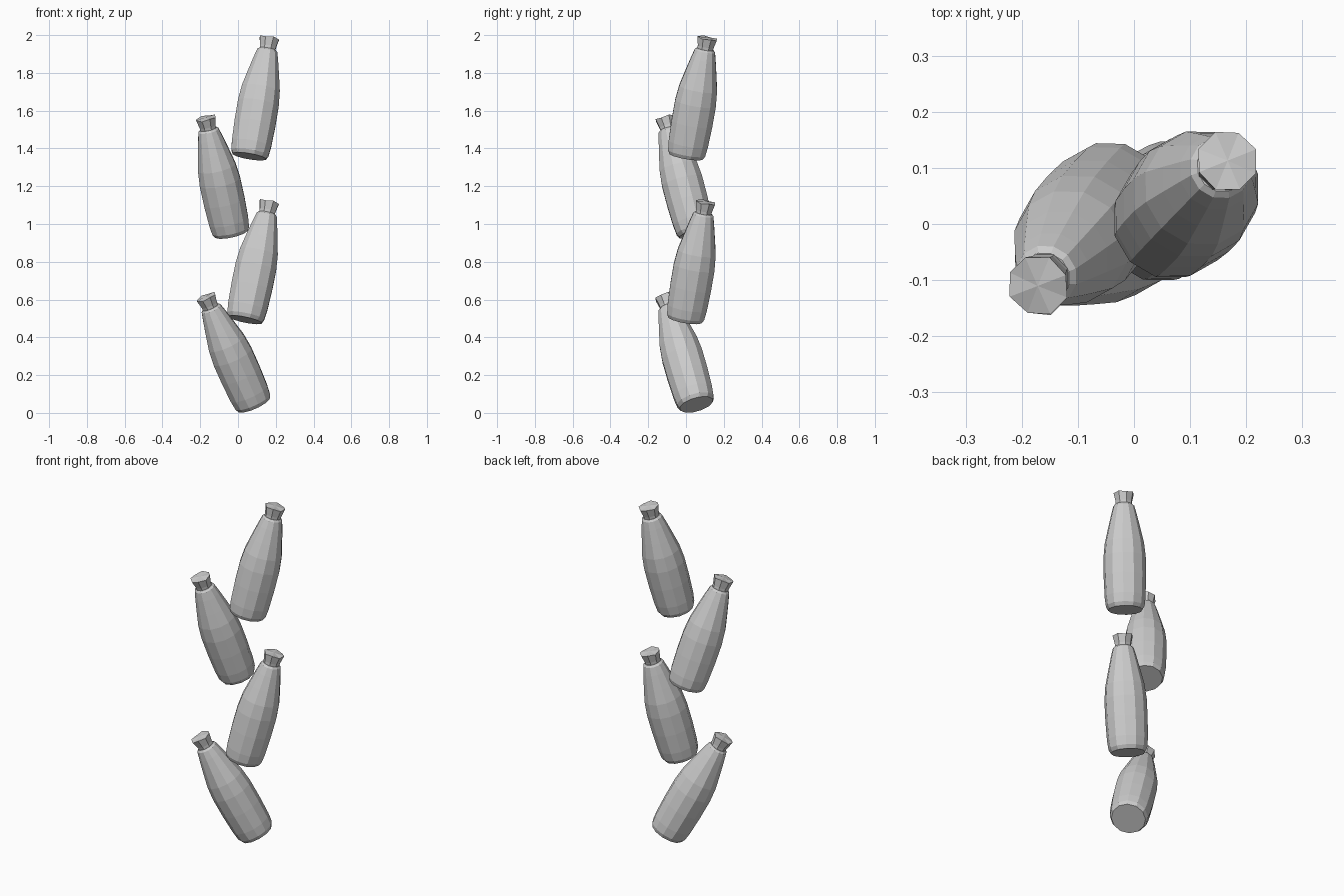
import bpy, bmesh, math
from mathutils import Vector

if "Cube" in bpy.data.objects:
    bpy.data.objects.remove(bpy.data.objects["Cube"])

# (base centre, cap centre) of each bottle, bottom to top
BOTTLES = [
    ((0.085, 0.055, 0.044), (-0.172, -0.112, 0.618)),
    ((0.037, -0.005, 0.493), (0.167, 0.104, 1.122)),
    ((-0.035, 0.052, 0.951), (-0.173, -0.112, 1.570)),
    ((0.060, 0.000, 1.358), (0.167, 0.113, 1.988)),
]
LENGTH = 0.65

# (radius, height) profiles along the bottle axis
BODY = [(0.092, 0.0), (0.103, 0.02), (0.109, 0.07), (0.113, 0.18), (0.113, 0.29),
        (0.105, 0.37), (0.087, 0.45), (0.068, 0.53), (0.056, 0.575), (0.045, 0.585)]
CAP = [(0.044, 0.575), (0.046, 0.60), (0.056, 0.645)]


def lathe(name, profile, sides, base, axis, dome=0.0, wave=0.0):
    """Flat-faced turned solid aligned to the given axis."""
    bm = bmesh.new()
    rings = []
    for i, (r, h) in enumerate(profile):
        ring = []
        for k in range(sides):
            a = 2 * math.pi * (k + 0.5) / sides
            lift = wave * (-1) ** k if i == len(profile) - 1 else 0
            ring.append(bm.verts.new((r * math.cos(a), r * math.sin(a), h + lift)))
        rings.append(ring)
    for low, high in zip(rings, rings[1:]):
        for k in range(sides):
            n = (k + 1) % sides
            bm.faces.new((low[k], low[n], high[n], high[k]))
    # closed bottom and fanned top
    bm.faces.new(rings[0][::-1])
    tip = bm.verts.new((0, 0, profile[-1][1] + dome))
    for k in range(sides):
        bm.faces.new((rings[-1][k], rings[-1][(k + 1) % sides], tip))
    mesh = bpy.data.meshes.new(name)
    bm.to_mesh(mesh)
    bm.free()
    obj = bpy.data.objects.new(name, mesh)
    bpy.context.collection.objects.link(obj)
    obj.location = base
    obj.rotation_mode = 'QUATERNION'
    obj.rotation_quaternion = Vector((0, 0, 1)).rotation_difference(axis)
    return obj


# stacked, alternately leaning bottles with flared caps
for i, (base, top) in enumerate(BOTTLES, 1):
    axis = (Vector(top) - Vector(base)).normalized()
    lathe(f"bottle_{i}_body", BODY, 12, base, axis)
    lathe(f"bottle_{i}_cap", CAP, 8, base, axis, dome=0.004, wave=0.003)
